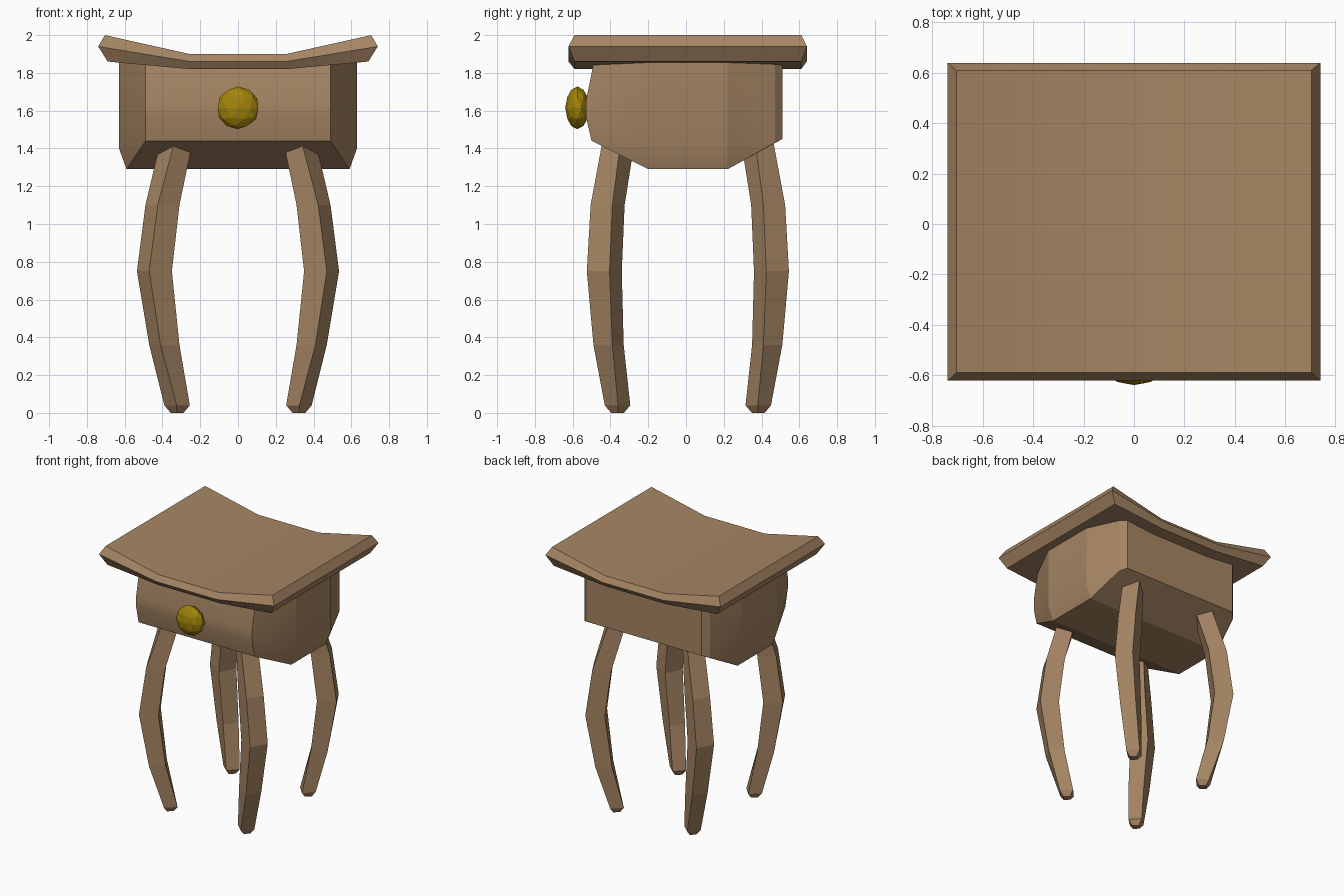
import bpy, bmesh
from mathutils import Vector, Matrix
from math import radians

cube = bpy.data.objects.get("Cube")
if cube:
    bpy.data.objects.remove(cube, do_unlink=True)


def material(name, rgb):
    m = bpy.data.materials.new(name)
    m.use_nodes = True
    m.diffuse_color = (*rgb, 1)
    m.node_tree.nodes["Principled BSDF"].inputs["Base Color"].default_value = (*rgb, 1)
    return m


wood = material("light_wood", (0.38, 0.235, 0.125))
brass = material("dark_brass", (0.36, 0.23, 0.003))


def finish(name, bm, mat, angle=None):
    bmesh.ops.recalc_face_normals(bm, faces=bm.faces)
    mesh = bpy.data.meshes.new(name)
    bm.to_mesh(mesh)
    bm.free()
    mesh.materials.append(mat)
    ob = bpy.data.objects.new(name, mesh)
    bpy.context.collection.objects.link(ob)
    if angle:
        bpy.ops.object.select_all(action='DESELECT')
        ob.select_set(True)
        bpy.context.view_layer.objects.active = ob
        bpy.ops.object.shade_smooth_by_angle(angle=radians(angle))
    return ob


def loft(bm, rings):
    """Join consecutive rings of points with quads; return the vertex rings."""
    loops = [[bm.verts.new(p) for p in ring] for ring in rings]
    n = len(loops[0])
    for a, b in zip(loops, loops[1:]):
        for i in range(n):
            j = (i + 1) % n
            bm.faces.new((a[i], a[j], b[j], b[i]))
    return loops


# Curved seat: dished profile with a bevelled rim
def seat_ring(x_end, z_end, z_mid, y0, y1):
    row = [(-x_end, z_end), (-0.255, z_mid), (0.255, z_mid), (x_end, z_end)]
    return [(x, y0, z) for x, z in row] + [(x, y1, z) for x, z in reversed(row)]


bm = bmesh.new()
loops = loft(bm, [seat_ring(0.705, 2.0, 1.9, -0.59, 0.61),
                  seat_ring(0.74, 1.94, 1.86, -0.622, 0.64),
                  seat_ring(0.69, 1.86, 1.82, -0.59, 0.61)])
for ring in (loops[0], loops[-1]):
    for i in range(3):
        bm.faces.new((ring[i], ring[i + 1], ring[6 - i], ring[7 - i]))
finish("seat", bm, wood, 20)

# Drawer box: bulging front, swelling sides and tapered underside
top = 1.87
half = [(0.49, y, z) for y, z in
        ((-0.485, top), (-0.5, 1.8), (-0.53, 1.65), (-0.53, 1.57), (-0.5, 1.44))]
for x, y, low in ((0.63, -0.2, 1.4), (0.63, 0.22, 1.4), (0.53, 0.47, 1.43), (0.49, 0.51, 1.45)):
    half += [(x, y, low), (x, y, top)]
half += [(0.59, -0.2, 1.29), (0.59, 0.22, 1.29)]
bm = bmesh.new()
for x, y, z in half:
    for s in (-1, 1):
        bm.verts.new((s * x, y, z))
bmesh.ops.convex_hull(bm, input=bm.verts)
bmesh.ops.dissolve_limit(bm, angle_limit=radians(1), verts=bm.verts, edges=bm.edges)
finish("drawer_box", bm, wood, 20)

# Bowed legs: square section given by its front corner and outer corner per height
sections = [(1.46, (0.33, -0.438), (0.405, -0.343)),
            (1.10, (0.425, -0.505), (0.49, -0.39)),
            (0.75, (0.47, -0.525), (0.535, -0.405)),
            (0.36, (0.41, -0.49), (0.47, -0.39)),
            (0.04, (0.325, -0.43), (0.39, -0.36))]


def leg_rings():
    rings = []
    for z, f, r in sections:
        f, r = Vector(f), Vector(r)
        side = Vector((f.y - r.y, r.x - f.x))
        rings.append([Vector((*p, z)) for p in (f, r, r + side, f + side)])
    foot = rings[-1]
    mid = sum(foot, Vector()) / 4
    rings.append([mid.lerp(p, 0.5) - Vector((0, 0, 0.04)) for p in foot])
    return rings


y_mid = 0.01
for sx, side in ((1, "left"), (-1, "right")):
    for sy, end in ((1, "front"), (-1, "back")):
        bm = bmesh.new()
        loops = loft(bm, [[(sx * p.x, y_mid + sy * (p.y - y_mid), p.z) for p in ring]
                          for ring in leg_rings()])
        bm.faces.new(loops[0])
        bm.faces.new(loops[-1])
        finish(f"{end}_{side}_leg", bm, wood)

# Faceted drawer knob
bm = bmesh.new()
bmesh.ops.create_icosphere(bm, subdivisions=2, radius=0.113,
                           matrix=Matrix.Translation((0, -0.575, 1.615)) @ Matrix.Diagonal((1, 0.57, 1, 1)))
finish("drawer_knob", bm, brass)
